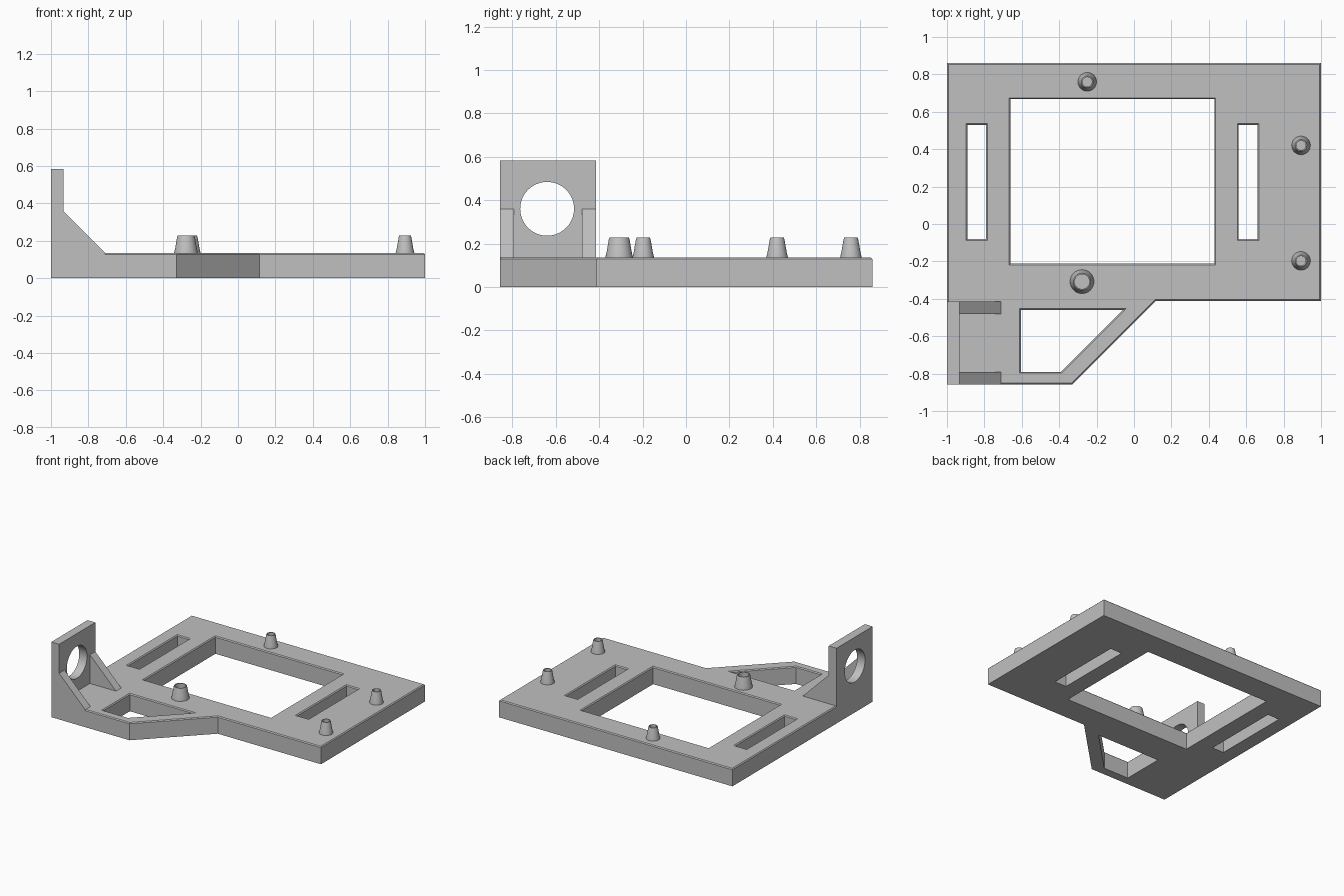
import bpy, bmesh, math
from mathutils import Vector

cube = bpy.data.objects.get("Cube")
if cube:
    bpy.data.objects.remove(cube, do_unlink=True)

grey = bpy.data.materials.new("plain grey")
grey.use_nodes = True
COLOR = (0.53, 0.53, 0.53, 1)
grey.diffuse_color = COLOR
grey.node_tree.nodes["Principled BSDF"].inputs["Base Color"].default_value = COLOR

TOP = 0.135


def finish(bm, name):
    bmesh.ops.recalc_face_normals(bm, faces=bm.faces)
    mesh = bpy.data.meshes.new(name)
    bm.to_mesh(mesh)
    bm.free()
    mesh.materials.append(grey)
    ob = bpy.data.objects.new(name, mesh)
    bpy.context.collection.objects.link(ob)
    return ob


def prism(name, pts, axis, lo, hi):
    """Extrude a 2D outline along x, y or z."""
    place = {"x": lambda a, b: (lo, a, b),
             "y": lambda a, b: (a, lo, b),
             "z": lambda a, b: (a, b, lo)}[axis]
    bm = bmesh.new()
    face = bm.faces.new([bm.verts.new(place(a, b)) for a, b in pts])
    geo = bmesh.ops.extrude_face_region(bm, geom=[face])["geom"]
    step = Vector([(hi - lo) * (axis == c) for c in "xyz"])
    bmesh.ops.translate(bm, vec=step,
                        verts=[g for g in geo if isinstance(g, bmesh.types.BMVert)])
    return finish(bm, name)


def rect(a0, a1, b0, b1):
    return [(a0, b0), (a1, b0), (a1, b1), (a0, b1)]


def circle(cx, cy, r, n):
    return [(cx + r * math.cos(math.tau * i / n), cy + r * math.sin(math.tau * i / n))
            for i in range(n)]


def cut(target, cutters):
    """Subtract the cutters, then remove them."""
    for c in cutters:
        c.hide_render = True
        mod = target.modifiers.new("cut", "BOOLEAN")
        mod.operation, mod.solver, mod.object = "DIFFERENCE", "EXACT", c
        bpy.context.view_layer.objects.active = target
        bpy.ops.object.modifier_apply(modifier=mod.name)
        bpy.data.objects.remove(c, do_unlink=True)


def smooth(ob):
    bpy.ops.object.select_all(action="DESELECT")
    ob.select_set(True)
    bpy.context.view_layer.objects.active = ob
    bpy.ops.object.shade_smooth_by_angle(angle=math.radians(30))


# Base plate with its angled arm, windows and slots
plate = prism("base_plate", [(-1, 0.86), (-1, -0.857), (-0.33, -0.857), (0.115, -0.412),
                             (1, -0.412), (1, 0.86)], "z", 0, TOP)
openings = [rect(-0.66, 0.43, -0.212, 0.667),
            rect(-0.89, -0.79, -0.08, 0.53),
            rect(0.56, 0.66, -0.08, 0.53),
            [(-0.605, -0.46), (-0.06, -0.46), (-0.39, -0.79), (-0.605, -0.79)]]
cut(plate, [prism("opening_cutter", o, "z", -0.1, 0.3) for o in openings])

# Fine chamfer on the upper edges
bm = bmesh.new()
bm.from_mesh(plate.data)
rim = [e for e in bm.edges if all(abs(v.co.z - TOP) < 1e-4 for v in e.verts)
       and len(e.link_faces) == 2 and e.calc_face_angle(0) > 1]
bmesh.ops.bevel(bm, geom=rim, offset=0.007, offset_type="OFFSET", segments=1,
                profile=0.5, affect="EDGES")
bm.to_mesh(plate.data)
bm.free()

# Upright bracket with a round hole
bracket = prism("bracket_wall", rect(-0.857, -0.415, 0, 0.583), "x", -1, -0.933)
cut(bracket, [prism("hole_cutter", circle(-0.64, 0.36, 0.124, 64), "x", -1.2, -0.8)])
smooth(bracket)

# Triangular gussets at both ends of the bracket
for name, y in (("front_gusset", -0.857), ("back_gusset", -0.48)):
    prism(name, [(-0.95, 0.01), (-0.71, 0.01), (-0.71, TOP), (-0.933, 0.358),
                 (-0.95, 0.358)], "y", y, y + 0.065)


def stud(name, x, y, r):
    """Hollow flared post turned from a profile."""
    top, bore = r - 0.016, r - 0.025
    profile = [(r, TOP - 0.01), (r, TOP), (r - 0.006, TOP + 0.025), (top, 0.218),
               (top - 0.003, 0.228), (bore, 0.228), (bore, TOP + 0.005), (0, TOP + 0.005)]
    bm = bmesh.new()
    verts = [bm.verts.new((x + a, y, z)) for a, z in profile]
    edges = [bm.edges.new(pair) for pair in zip(verts, verts[1:])]
    bmesh.ops.spin(bm, geom=verts + edges, cent=(x, y, 0), axis=(0, 0, 1),
                   angle=math.tau, steps=32)
    bmesh.ops.remove_doubles(bm, verts=bm.verts, dist=1e-5)
    smooth(finish(bm, name))


# Mounting studs
stud("back_stud", -0.25, 0.76, 0.05)
stud("left_back_stud", 0.893, 0.42, 0.05)
stud("left_front_stud", 0.893, -0.197, 0.05)
stud("large_stud", -0.278, -0.308, 0.064)
